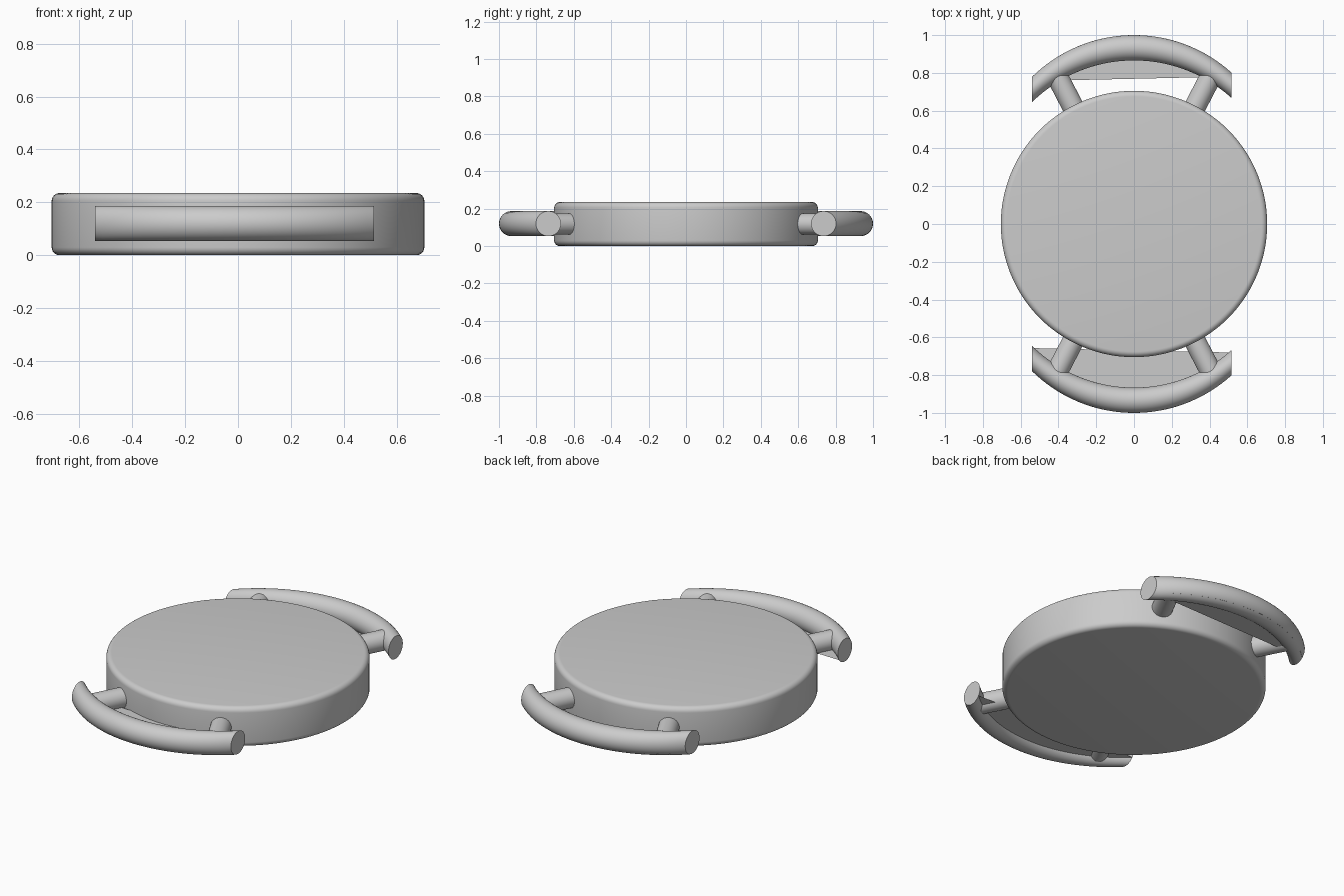
import bpy, bmesh
from math import sin, cos, pi, sqrt, radians
from mathutils import Vector, Matrix

if "Cube" in bpy.data.objects:
    bpy.data.objects.remove(bpy.data.objects["Cube"])

ZC = 0.12               # height of the handle centre line
TUBE = 0.067            # handle bar radius
ARC = 0.77              # radius of the handle curve
X0, X1 = -0.54, 0.515   # handle ends


def finish(name, bm, angle=35):
    bmesh.ops.recalc_face_normals(bm, faces=bm.faces[:])
    me = bpy.data.meshes.new(name)
    bm.to_mesh(me)
    bm.free()
    ob = bpy.data.objects.new(name, me)
    bpy.context.collection.objects.link(ob)
    bpy.ops.object.select_all(action='DESELECT')
    ob.select_set(True)
    bpy.context.view_layer.objects.active = ob
    bpy.ops.object.shade_smooth_by_angle(angle=radians(angle))
    return ob


def path_y(x):
    return 0.933 - ARC + sqrt(ARC * ARC - x * x)


path = [X0 + (X1 - X0) * i / 40 for i in range(41)]

# Round body with softened rims
bm = bmesh.new()
bmesh.ops.create_cone(bm, cap_ends=True, segments=128, radius1=0.705,
                      radius2=0.705, depth=0.235,
                      matrix=Matrix.Translation((0, 0, 0.1175)))
rims = [e for e in bm.edges if abs(e.verts[0].co.z - e.verts[1].co.z) < 1e-5]
bmesh.ops.bevel(bm, geom=rims, offset=0.03, segments=6, profile=0.5, affect='EDGES')
finish("body", bm)

for side, label, dy in ((1, "back", 0.045), (-1, "front", -0.055)):
    # Curved bar: an upright circle carried along the arc, ends cut square to x
    bm = bmesh.new()
    n = 32
    rings = [[bm.verts.new((x, side * (path_y(x) + TUBE * cos(2 * pi * k / n)),
                            ZC + TUBE * sin(2 * pi * k / n))) for k in range(n)]
             for x in path]
    for a, b in zip(rings, rings[1:]):
        for k in range(n):
            bm.faces.new((a[k], a[(k + 1) % n], b[(k + 1) % n], b[k]))
    bm.faces.new(rings[0])
    bm.faces.new(rings[-1])
    finish(label + "_handle_bar", bm)

    # Thin web filling the bow of the handle
    z = ZC - sqrt(TUBE ** 2 - dy ** 2)
    bm = bmesh.new()
    bm.faces.new([bm.verts.new((x, side * (path_y(x) + dy), z)) for x in path])
    finish(label + "_handle_web", bm)

    # Two radial struts joining the bar to the body
    for sx, hand in ((-1, "left"), (1, "right")):
        d = Vector((sx * cos(radians(62.5)), side * sin(radians(62.5)), 0))
        m = (Matrix.Translation(d * 0.775 + Vector((0, 0, 0.118)))
             @ d.to_track_quat('Z', 'Y').to_matrix().to_4x4())
        bm = bmesh.new()
        bmesh.ops.create_cone(bm, cap_ends=True, segments=32, radius1=0.057,
                              radius2=0.057, depth=0.25, matrix=m)
        finish(f"{label}_{hand}_strut", bm)
